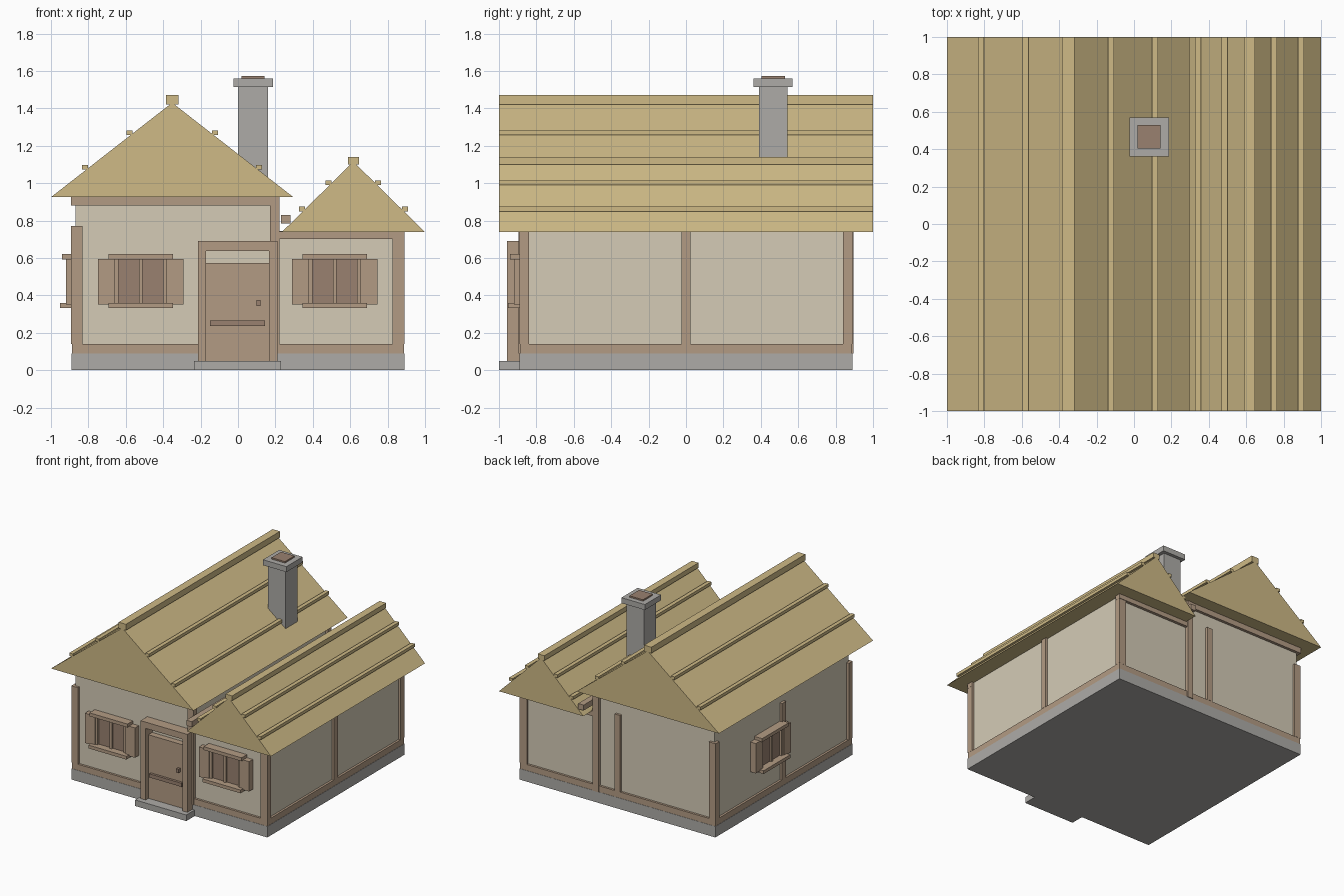
import bpy

if "Cube" in bpy.data.objects:
    bpy.data.objects.remove(bpy.data.objects["Cube"])


def material(name, rgb):
    m = bpy.data.materials.new(name)
    m.diffuse_color = (*rgb, 1)
    m.use_nodes = True
    m.node_tree.nodes["Principled BSDF"].inputs["Base Color"].default_value = m.diffuse_color
    return m


STRAW = material("straw", (0.62, 0.49, 0.24))
PLASTER = material("plaster", (0.66, 0.60, 0.47))
TIMBER = material("timber", (0.45, 0.33, 0.23))
DARK = material("dark_wood", (0.32, 0.22, 0.16))
STONE = material("stone", (0.42, 0.41, 0.39))


def mesh(name, verts, faces, mat):
    me = bpy.data.meshes.new(name)
    me.from_pydata(verts, [], faces)
    me.materials.append(mat)
    ob = bpy.data.objects.new(name, me)
    bpy.context.collection.objects.link(ob)
    return ob


def prism(name, profile, y0, y1, mat):
    """Extrude an anticlockwise (x, z) profile from y0 to y1."""
    n = len(profile)
    verts = [(x, y, z) for y in (y0, y1) for x, z in profile]
    faces = [tuple(range(n)), tuple(range(2 * n - 1, n - 1, -1))]
    faces += [(i, i + n, (i + 1) % n + n, (i + 1) % n) for i in range(n)]
    return mesh(name, verts, faces, mat)


def box(name, x, y, z, mat):
    (x0, x1), (z0, z1) = sorted(x), sorted(z)
    y0, y1 = sorted(y)
    return prism(name, [(x0, z0), (x1, z0), (x1, z1), (x0, z1)], y0, y1, mat)


# Stone base, timber sill and plaster walls
box("stone_base", (-0.89, 0.89), (-0.89, 0.89), (0, 0.09), STONE)
box("sill_beam", (-0.888, 0.888), (-0.888, 0.888), (0.09, 0.14), TIMBER)
box("main_walls", (-0.87, 0.20), (-0.87, 0.87), (0.14, 0.93), PLASTER)
box("wing_walls", (0.20, 0.87), (-0.87, 0.87), (0.14, 0.745), PLASTER)


# Solid thatched roofs with ridge cap and battens
def roof(name, cx, half, eave, apex, ridge_w, ridge_z, battens):
    prism(name + "_roof", [(cx - half, eave), (cx + half, eave), (cx, apex)], -1, 1, STRAW)
    box(name + "_ridge", (cx - ridge_w, cx + ridge_w), (-1, 1), ridge_z, STRAW)
    slope = (apex - eave) / half
    for s in (-1, 1):
        for d in battens:
            x, z = cx + s * d, apex - slope * d
            box(name + "_batten", (x - 0.016, x + 0.016), (-1, 1), (z + 0.005, z + 0.03), STRAW)


roof("main", -0.352, 0.648, 0.925, 1.43, 0.033, (1.42, 1.47), (0.228, 0.465))
roof("wing", 0.617, 0.383, 0.738, 1.115, 0.03, (1.10, 1.14), (0.132, 0.275))
box("valley_beam", (0.23, 0.28), (-1, 1), (0.785, 0.83), TIMBER)

# Front and back timbers
for s in (-1, 1):
    face = (s * 0.85, s * 0.893)
    box("main_top_beam", (-0.893, 0.222), face, (0.88, 0.926), TIMBER)
    box("wing_top_beam", (0.222, 0.89), face, (0.70, 0.742), TIMBER)
    box("junction_post", (0.17, 0.222), (s * 0.85, s * 0.896), (0.09, 0.926), TIMBER)
    box("wing_corner_post", (0.825, 0.889), (s * 0.84, s * 0.889), (0.14, 0.738), TIMBER)
    box("main_corner_post", (-0.892, -0.832), (s * 0.84, s * 0.89), (0.14, 0.77), TIMBER)
box("back_post", (-0.025, 0.025), (0.85, 0.89), (0.14, 0.77), TIMBER)
box("left_middle_post", (-0.892, -0.85), (-0.025, 0.025), (0.14, 0.77), TIMBER)
box("right_middle_post", (0.85, 0.89), (-0.025, 0.025), (0.14, 0.738), TIMBER)


# Windows: c is the centre along the wall, depths grow outward
def window(c, left_wall=False):
    def part(name, u, d, z, mat):
        u = (c + u[0], c + u[1])
        d = (-d[0], -d[1])
        if left_wall:
            box(name, d, u, z, mat)
        else:
            box(name, u, d, z, mat)

    part("window_pane", (-0.137, 0.137), (0.86, 0.895), (0.355, 0.595), DARK)
    for u in (-0.128, 0, 0.128):
        part("window_bar", (u - 0.01, u + 0.01), (0.87, 0.91), (0.355, 0.595), TIMBER)
    for s in (-1, 1):
        part("shutter", (s * 0.137, s * 0.228), (0.865, 0.92), (0.35, 0.595), TIMBER)
    part("window_lintel", (-0.173, 0.173), (0.865, 0.94), (0.592, 0.62), TIMBER)
    part("window_sill", (-0.173, 0.173), (0.865, 0.953), (0.333, 0.36), TIMBER)


window(-0.52)
window(0.517)
window(0.18, left_wall=True)

# Door, frame and step
box("door_step", (-0.235, 0.23), (-1, -0.86), (0, 0.05), STONE)
for x in ((-0.215, -0.17), (0.165, 0.21)):
    box("door_jamb", x, (-0.957, -0.86), (0.05, 0.69), TIMBER)
box("door_head", (-0.215, 0.21), (-0.957, -0.86), (0.638, 0.69), TIMBER)
box("door_panel", (-0.17, 0.165), (-0.92, -0.86), (0.05, 0.572), TIMBER)
box("door_bar", (-0.15, 0.145), (-0.94, -0.91), (0.235, 0.265), DARK)
box("door_handle", (0.10, 0.12), (-0.945, -0.91), (0.343, 0.375), DARK)

# Chimney
box("chimney_stack", (0, 0.16), (0.39, 0.543), (0.95, 1.52), STONE)
box("chimney_cap", (-0.025, 0.188), (0.36, 0.57), (1.515, 1.56), STONE)
box("chimney_flue", (0.02, 0.143), (0.405, 0.53), (1.55, 1.572), DARK)
